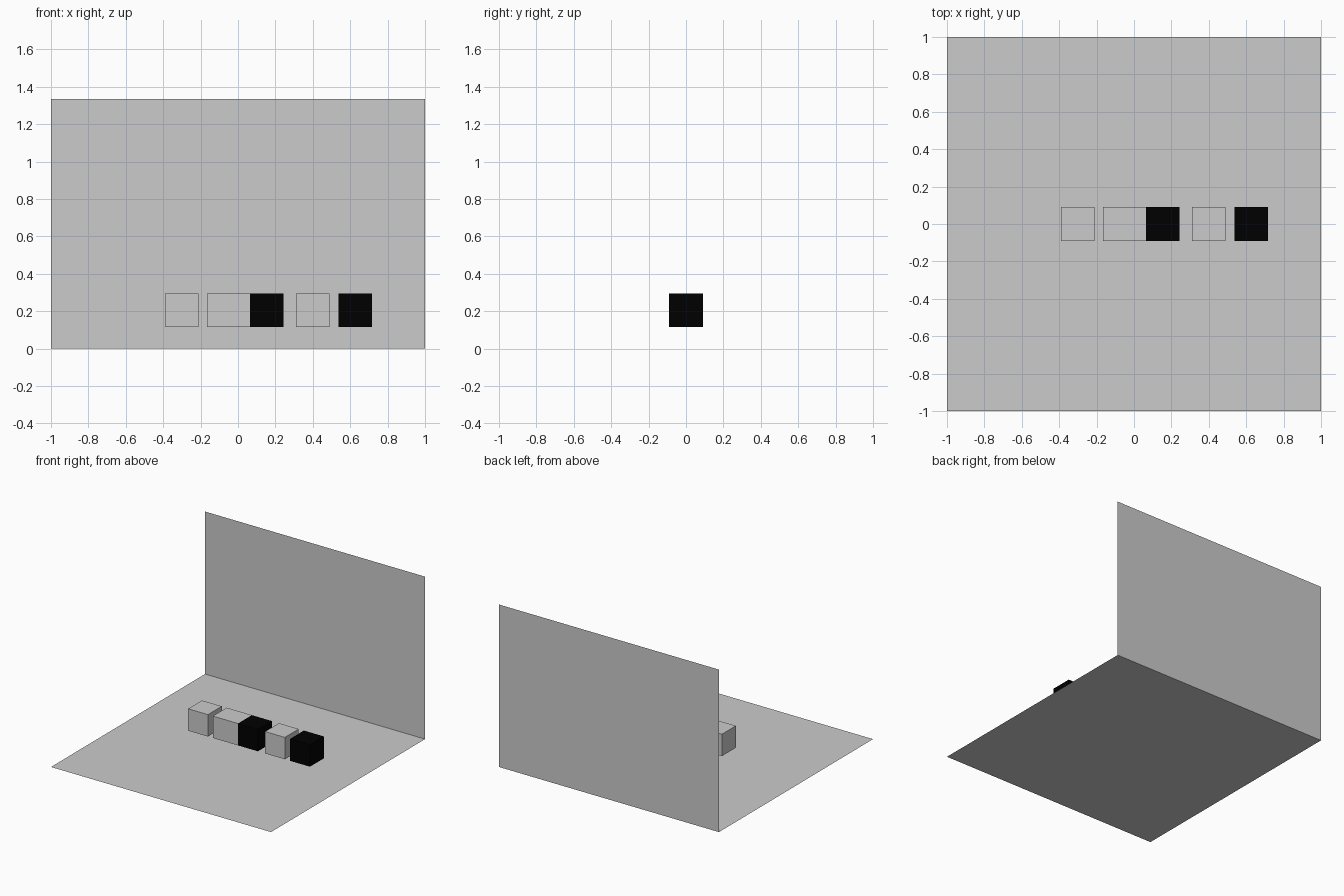
import bpy
from math import pi

if "Cube" in bpy.data.objects:
    bpy.data.objects.remove(bpy.data.objects["Cube"])

SIZE = 0.18        # block edge length
BLOCK_Z = 0.204    # height of the block centres
WALL_H = 1.335

black = bpy.data.materials.new("black")
black.diffuse_color = (0.0, 0.0, 0.0, 1.0)
black.use_nodes = True
black.node_tree.nodes["Principled BSDF"].inputs["Base Color"].default_value = black.diffuse_color


def finish(name, scale):
    ob = bpy.context.object
    ob.name = name
    ob.scale = scale
    bpy.ops.object.transform_apply(location=False, rotation=True, scale=True)
    return ob


def block(name, x0, x1, mat=None):
    bpy.ops.mesh.primitive_cube_add(size=1, location=((x0 + x1) / 2, 0, BLOCK_Z))
    ob = finish(name, (x1 - x0, SIZE, SIZE))
    if mat:
        ob.data.materials.append(mat)


# Thin floor and back wall sheets
bpy.ops.mesh.primitive_plane_add(size=2, location=(0, 0, 0))
finish("floor", (1, 1, 1))
bpy.ops.mesh.primitive_plane_add(size=2, location=(0, 1, WALL_H / 2), rotation=(pi / 2, 0, 0))
finish("back_wall", (1, WALL_H / 2, 1))

# Row of floating blocks, left to right
block("grey_block_left", -0.39, -0.21)
block("grey_block_long", -0.166, 0.063)
block("black_block_middle", 0.063, 0.244, black)
block("grey_block_right", 0.309, 0.489)
block("black_block_right", 0.536, 0.717, black)
